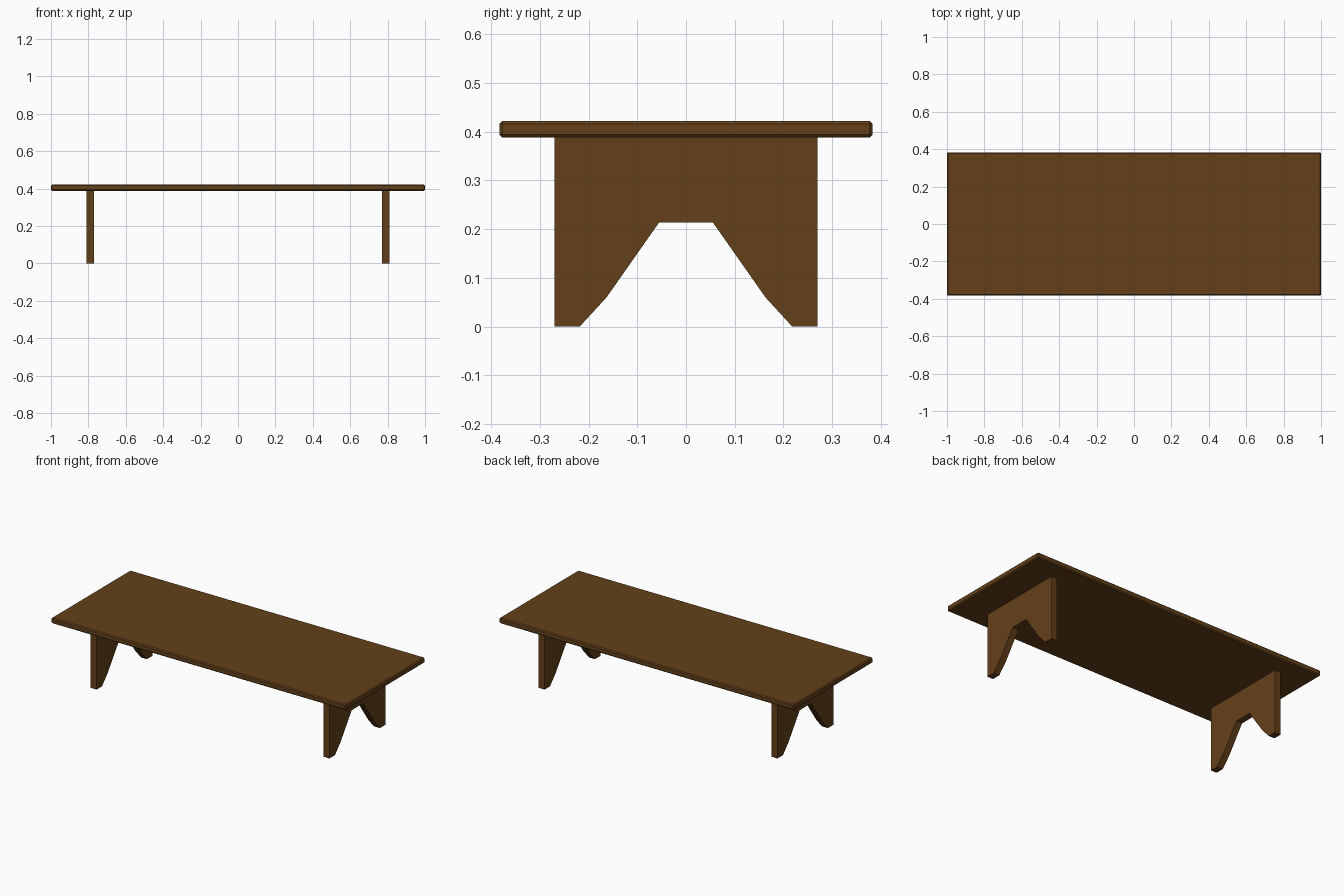
import bpy, bmesh

if "Cube" in bpy.data.objects:
    bpy.data.objects.remove(bpy.data.objects["Cube"])

wood = bpy.data.materials.new("dark_wood")
wood.diffuse_color = (0.125, 0.051, 0.010, 1)
wood.use_nodes = True
wood.node_tree.nodes["Principled BSDF"].inputs["Base Color"].default_value = wood.diffuse_color


def make_object(name, bm):
    bmesh.ops.recalc_face_normals(bm, faces=bm.faces)
    mesh = bpy.data.meshes.new(name)
    bm.to_mesh(mesh)
    bm.free()
    mesh.materials.append(wood)
    obj = bpy.data.objects.new(name, mesh)
    bpy.context.collection.objects.link(obj)
    return obj


# Table top: thin slab with chamfered edges
Z0, Z1 = 0.388, 0.422
bm = bmesh.new()
bmesh.ops.create_cube(bm, size=1)
bmesh.ops.scale(bm, vec=(2.0, 0.766, Z1 - Z0), verts=bm.verts)
bmesh.ops.translate(bm, vec=(0, 0, (Z0 + Z1) / 2), verts=bm.verts)
top = make_object("table_top", bm)
chamfer = top.modifiers.new("chamfer", 'BEVEL')
chamfer.width = 0.006
chamfer.segments = 1

# Leg panels: half profile (y, z) mirrored, with an arched cutout between the feet
half = [(0.055, 0.214), (0.163, 0.06), (0.218, 0), (0.27, 0), (0.27, Z0)]
profile = half + [(-y, z) for y, z in reversed(half)]


def leg_panel(name, x0, thickness):
    bm = bmesh.new()
    face = bm.faces.new([bm.verts.new((x0, y, z)) for y, z in profile])
    ext = bmesh.ops.extrude_face_region(bm, geom=[face], use_keep_orig=True)
    moved = [g for g in ext["geom"] if isinstance(g, bmesh.types.BMVert)]
    bmesh.ops.translate(bm, vec=(thickness, 0, 0), verts=moved)
    return make_object(name, bm)


leg_panel("left_leg", -0.81, 0.04)
leg_panel("right_leg", 0.77, 0.04)
